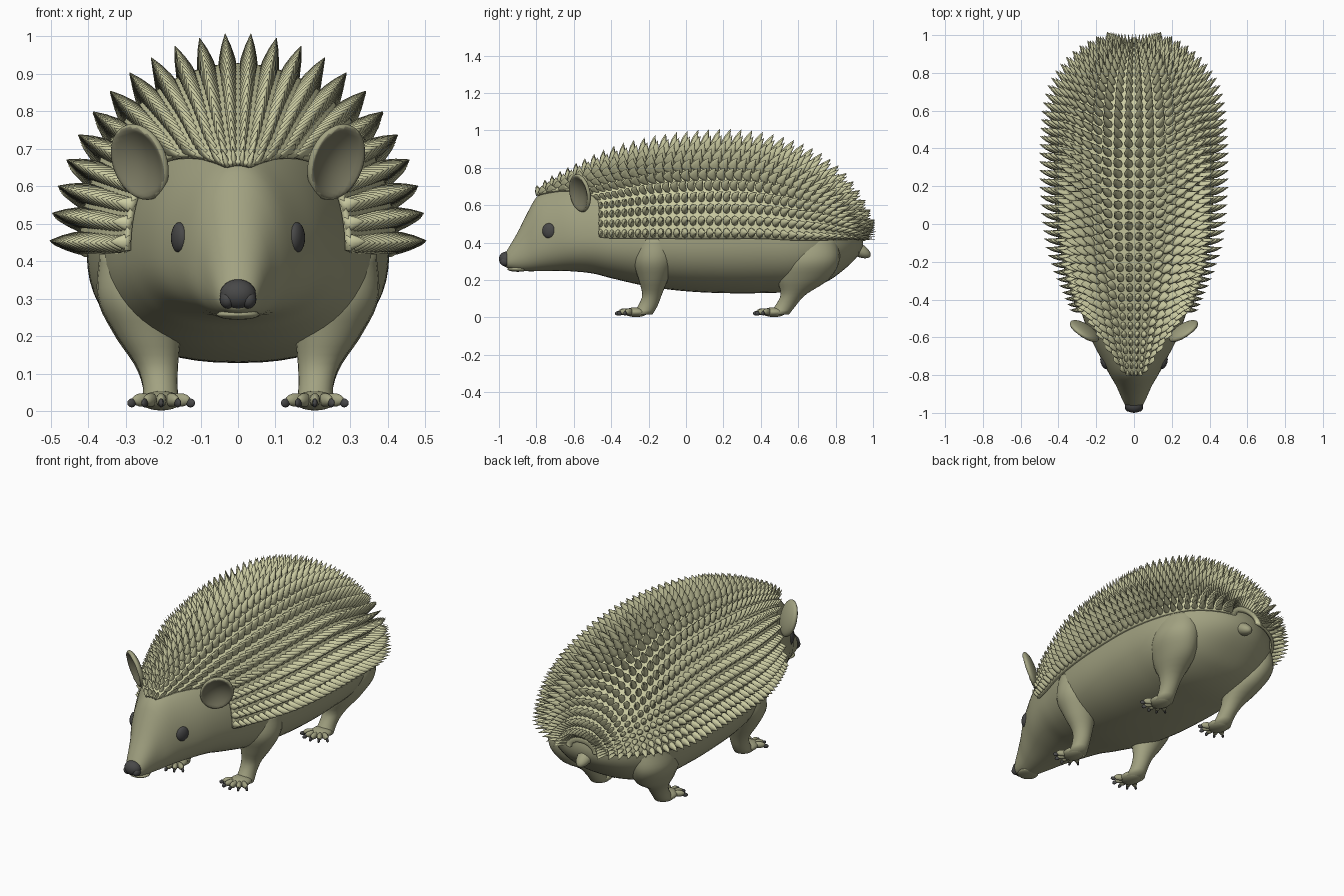
import bpy, bmesh, math
from mathutils import Vector, Matrix

if "Cube" in bpy.data.objects:
    bpy.data.objects.remove(bpy.data.objects["Cube"])

def material(name, c):
    m = bpy.data.materials.new(name)
    m.diffuse_color = (*c, 1)
    m.use_nodes = True
    m.node_tree.nodes["Principled BSDF"].inputs["Base Color"].default_value = m.diffuse_color
    return m

SKIN = material("olive skin", (0.36, 0.36, 0.22))
SPINE = material("pale spine", (0.60, 0.60, 0.36))
DARK = material("dark grey", (0.065, 0.065, 0.065))
EAR = material("inner ear", (0.20, 0.195, 0.125))

def finish(name, bm, *mats):
    bmesh.ops.recalc_face_normals(bm, faces=bm.faces)
    me = bpy.data.meshes.new(name)
    bm.to_mesh(me)
    bm.free()
    for m in mats:
        me.materials.append(m)
    for p in me.polygons:
        p.use_smooth = True
    ob = bpy.data.objects.new(name, me)
    bpy.context.collection.objects.link(ob)
    return ob

def interp(st, t):
    """Smooth interpolation of station rows keyed by their first value."""
    n = len(st)
    t = min(max(t, st[0][0]), st[-1][0])
    i = max(k for k in range(n - 1) if st[k][0] <= t)
    def slope(k, c):
        a, b = max(k - 1, 0), min(k + 1, n - 1)
        return (st[b][c] - st[a][c]) / (st[b][0] - st[a][0])
    d = st[i + 1][0] - st[i][0]
    s = (t - st[i][0]) / d
    return [(2*s**3 - 3*s*s + 1) * st[i][c] + (s**3 - 2*s*s + s) * d * slope(i, c)
            + (3*s*s - 2*s**3) * st[i + 1][c] + (s**3 - s*s) * d * slope(i + 1, c)
            for c in range(1, len(st[0]))]

def loft(bm, rings, closed=True, caps=True):
    vs = [[bm.verts.new(p) for p in r] for r in rings]
    n = len(vs[0])
    for a, b in zip(vs, vs[1:]):
        for i in range(n if closed else n - 1):
            j = (i + 1) % n
            bm.faces.new((a[i], a[j], b[j], b[i]))
    if caps:
        bm.faces.new(vs[0])
        bm.faces.new(vs[-1])

def ball(bm, loc, scale, rot=Matrix(), seg=20):
    m = Matrix.Translation(loc) @ rot @ Matrix.Diagonal((*scale, 1))
    return bmesh.ops.create_uvsphere(bm, u_segments=seg, v_segments=seg // 2 + 2,
                                     radius=1, matrix=m)["verts"]

# Body stations: y, top z, widest z, bottom z, half width
BODY = [(-.975, .325, .30, .275, .03), (-.95, .37, .31, .262, .052),
        (-.9, .455, .34, .25, .075), (-.85, .555, .37, .247, .098),
        (-.8, .642, .40, .247, .128), (-.72, .692, .43, .248, .17),
        (-.62, .735, .44, .247, .222), (-.5, .785, .44, .235, .268),
        (-.4, .82, .43, .21, .30), (-.2, .872, .43, .165, .358),
        (0, .90, .43, .14, .39), (.2, .908, .43, .13, .402),
        (.4, .888, .43, .13, .402), (.6, .822, .42, .142, .385),
        (.75, .73, .42, .19, .33), (.85, .62, .42, .26, .25),
        (.92, .50, .415, .33, .14), (.945, .435, .41, .38, .05)]

def surf(y, th):
    """Point on the body skin; th = 0 is the top of the back."""
    zt, zm, zb, w = interp(BODY, y)
    s, c = math.sin(th), math.cos(th)
    if c >= 0:
        return Vector((w * s, y, zm + (zt - zm) * c))
    p = .85
    return Vector((w * math.copysign(abs(s)**p, s), y, zm - (zm - zb) * abs(c)**p))

# Body and head in one skin
bm = bmesh.new()
ys = [-.975 + 1.92 * i / 90 for i in range(91)]
loft(bm, [[surf(y, 2 * math.pi * k / 56) for k in range(56)] for y in ys])
finish("body", bm, SKIN)

# Spiny coat: starts on the forehead, passes behind the ears
def coat(v, th):
    u = min(max((abs(th) / (math.pi / 2) - .12) / .6, 0), 1)
    y0 = -.79 + .33 * u * u * (3 - 2 * u)
    g = .75 * v + 1.05 * v * v - .8 * v**3
    return surf(y0 + (.94 - y0) * g, th)

def frame(v, th):
    e = .004
    a, b = max(v - e, 0), min(v + e, 1)
    dv = (coat(b, th) - coat(a, th)) / (b - a)
    du = (coat(v, th + e) - coat(v, th - e)) / (2 * e)
    n = du.cross(dv)
    n.normalize()
    p = coat(v, th)
    if n.dot(p - Vector((0, p.y - .05, .35))) < 0:
        n = -n
    return p, du, dv, n

bm = bmesh.new()
rows = []
for i in range(61):
    row = []
    for k in range(49):
        p, du, dv, n = frame(i / 60, math.radians(-91 + 182 * k / 48))
        row.append(p + n * .012)
    rows.append(row)
loft(bm, rows, closed=False, caps=False)
ob = finish("coat_base", bm, SPINE)
sol = ob.modifiers.new("rim", "SOLIDIFY")
sol.thickness, sol.offset = .016, 0

# Spines: curved thorns in 24 lengthwise columns
ROWS, COLS = 38, 24
bm = bmesh.new()
dth = math.radians(175) / (COLS - 1)
for i in range(ROWS):
    v = .008 + .972 * i / (ROWS - 1)
    length = .05 + .042 * min(v * 4, 1) - .03 * max(v - .75, 0) / .25
    for k in range(COLS):
        p, du, dv, n = frame(v, dth * (k - (COLS - 1) / 2))
        a, b = du * dth * .47, dv / ROWS * .47
        rings = []
        for h, r in ((0, 1), (.3, .86), (.65, .52), (.88, .2), (1, .02)):
            c = p + n * (.008 + length * h) + Vector((0, .3 * length * h * h, 0))
            rings.append([c + r * (a * math.cos(t) + b * math.sin(t))
                          for t in (math.pi * q / 4 for q in range(8))])
        loft(bm, rings)
finish("spines", bm, SPINE)

# Nose with nostrils, and a thin lower lip
bm = bmesh.new()
ball(bm, (0, -.962, .312), (.048, .038, .04))
for s in (-1, 1):
    ball(bm, (s * .028, -.968, .298), (.021, .026, .024))
finish("nose", bm, DARK)
bm = bmesh.new()
ball(bm, (0, -.90, .258), (.058, .055, .014))
finish("lower_lip", bm, SKIN)

# Tail
bm = bmesh.new()
ball(bm, (0, .915, .365), (.042, .08, .036), Matrix.Rotation(math.radians(-28), 4, "X"))
finish("tail", bm, SKIN)

# Leg stations: z, x, y, radius x, radius y
FRONT = [(.015, .205, -.235, .05, .055), (.06, .207, -.205, .046, .052),
         (.12, .215, -.182, .055, .052), (.2, .238, -.175, .085, .078),
         (.3, .262, -.17, .112, .11), (.42, .27, -.16, .10, .10)]
HIND = [(.015, .205, .495, .05, .055), (.06, .207, .53, .046, .055),
        (.12, .218, .572, .056, .066), (.2, .24, .625, .088, .135),
        (.3, .262, .66, .112, .16), (.42, .25, .67, .10, .14)]

def leg(name, st, s, foot_y):
    bm = bmesh.new()
    rings = []
    for i in range(19):
        z = .015 + .405 * i / 18
        x, y, rx, ry = interp(st, z)
        rings.append([(s * x + rx * math.cos(t), y + ry * math.sin(t), z)
                      for t in (math.pi * q / 12 for q in range(24))])
    loft(bm, rings)
    ball(bm, (s * .205, foot_y, .028), (.056, .065, .026))
    claws = bmesh.new()
    # Five fanned toes with dark claws
    for k in range(-2, 3):
        a = math.radians(k * 27)
        d = Vector((math.sin(a), -math.cos(a), 0))
        c = Vector((s * .205, foot_y, .03))
        rot = Matrix.Rotation(a, 4, "Z")
        ball(bm, c + d * .062, (.0145, .034, .018), rot, 12)
        ball(claws, c + d * .097 - Vector((0, 0, .008)), (.007, .015, .012), rot, 8)
    finish(name, bm, SKIN)
    finish(name + "_claws", claws, DARK)

for s, side in ((1, "left"), (-1, "right")):
    leg("front_leg_" + side, FRONT, s, -.268)
    leg("hind_leg_" + side, HIND, s, .47)

    # Eye set on the cheek surface
    bm = bmesh.new()
    p = surf(-.732, s * math.radians(82))
    ball(bm, (p.x - s * .006, p.y, .463), (.02, .038, .041),
         Matrix.Rotation(s * math.radians(-20), 4, "Z"))
    finish("eye_" + side, bm, DARK)

    # Cupped ear, hollow towards the front
    bm = bmesh.new()
    verts = ball(bm, (0, 0, 0), (.088, .03, .105), seg=32)
    for v in verts:
        r = (v.co.x / .088)**2 + (v.co.z / .105)**2
        if v.co.y < -.001:
            v.co.y = -.012 + .03 * max(0, 1 - r / .8) if r < .8 else v.co.y
    bm.normal_update()
    for f in bm.faces:
        c = f.calc_center_median()
        r = (c.x / .088)**2 + (c.z / .105)**2
        f.material_index = int(r < .86 and f.normal.y < 0 and c.y < .019)
    bm.transform(Matrix.Translation((s * .262, -.567, .665))
                 @ Matrix.Rotation(s * math.radians(35), 4, "Z")
                 @ Matrix.Rotation(math.radians(14), 4, "X")
                 @ Matrix.Rotation(s * math.radians(14), 4, "Y"))
    finish("ear_" + side, bm, SKIN, EAR)
